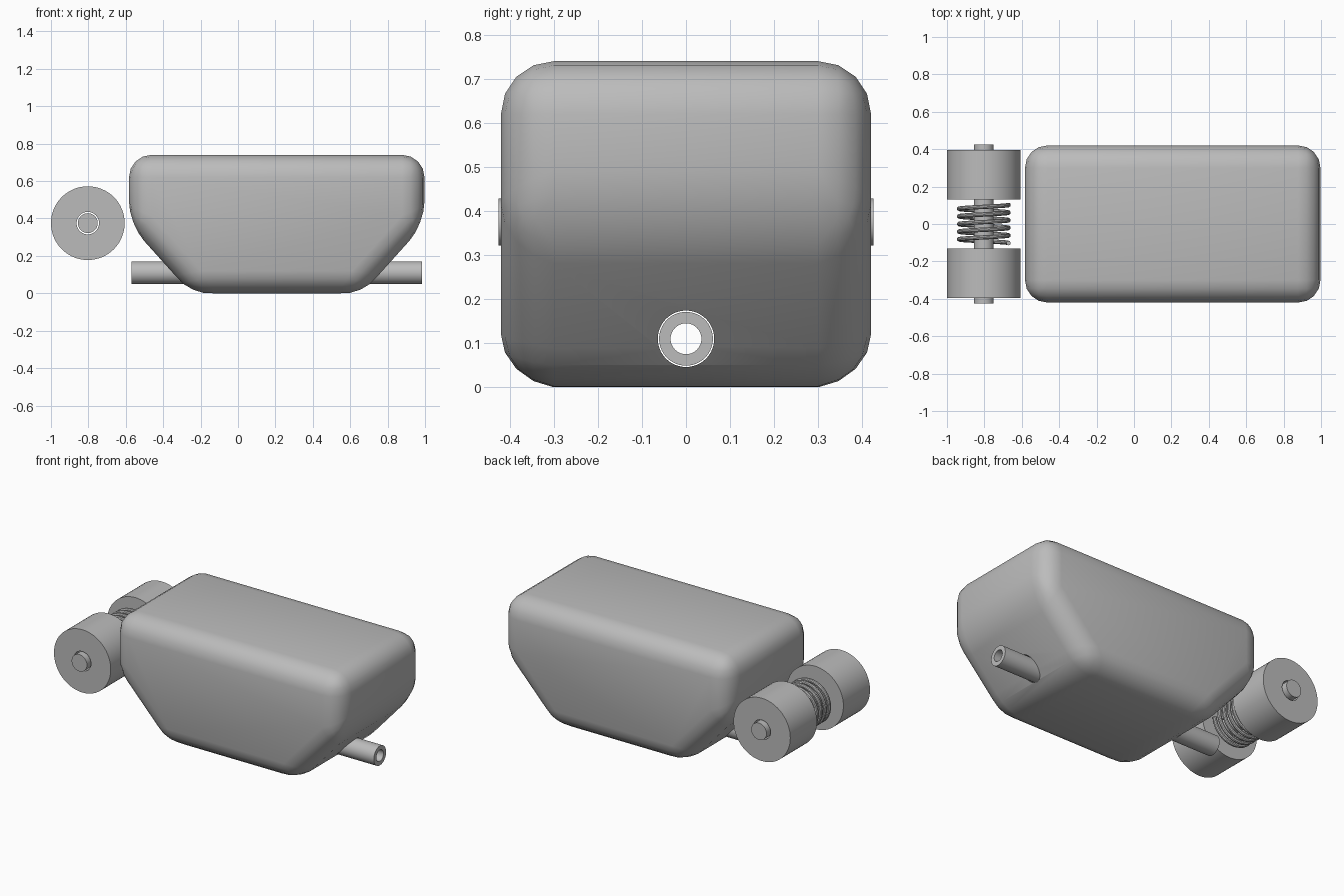
import bpy
import bmesh
from math import cos, sin, pi, radians
from mathutils import Matrix, Vector

if "Cube" in bpy.data.objects:
    bpy.data.objects.remove(bpy.data.objects["Cube"], do_unlink=True)

grey = bpy.data.materials.new("plain_grey")
grey.use_nodes = True
grey.diffuse_color = (0.5, 0.5, 0.5, 1)
grey.node_tree.nodes["Principled BSDF"].inputs["Base Color"].default_value = (0.5, 0.5, 0.5, 1)

ROLL = Vector((-0.803, 0, 0.375))    # centre of the roller axle
PIPE = Vector((0.207, 0, 0.11))      # centre of the pipe
TO_X = Matrix.Rotation(radians(90), 4, "Y")
TO_Y = Matrix.Rotation(radians(90), 4, "X")


def finish(name, bm, smooth=True):
    bmesh.ops.recalc_face_normals(bm, faces=bm.faces)
    mesh = bpy.data.meshes.new(name)
    bm.to_mesh(mesh)
    bm.free()
    mesh.materials.append(grey)
    obj = bpy.data.objects.new(name, mesh)
    bpy.context.collection.objects.link(obj)
    if smooth:
        shade(obj)
    return obj


def activate(obj):
    bpy.ops.object.select_all(action="DESELECT")
    obj.select_set(True)
    bpy.context.view_layer.objects.active = obj


def shade(obj):
    activate(obj)
    bpy.ops.object.shade_smooth_by_angle(angle=radians(30))


def rod(name, radius, length, turn, centre):
    """Solid cylinder along the turned axis."""
    bm = bmesh.new()
    bmesh.ops.create_cone(bm, cap_ends=True, segments=64, radius1=radius, radius2=radius,
                          depth=length, matrix=Matrix.Translation(centre) @ turn)
    return finish(name, bm)


def tube(name, outer, inner, length, turn, centre):
    """Hollow cylinder spun from a rectangular section."""
    bm = bmesh.new()
    h = length / 2
    ring = [bm.verts.new(p) for p in ((inner, 0, -h), (outer, 0, -h), (outer, 0, h), (inner, 0, h))]
    edges = [bm.edges.new((ring[i], ring[(i + 1) % 4])) for i in range(4)]
    bmesh.ops.spin(bm, geom=ring + edges, cent=(0, 0, 0), axis=(0, 0, 1),
                   angle=2 * pi, steps=64, use_merge=True)
    bmesh.ops.remove_doubles(bm, verts=bm.verts, dist=0.0001)
    bm.transform(Matrix.Translation(centre) @ turn)
    return finish(name, bm)


# Rounded hull-shaped body
profile = [(-0.583, 0.74), (-0.583, 0.37), (-0.25, 0), (0.664, 0), (0.997, 0.37), (0.997, 0.74)]
bm = bmesh.new()
side = bm.faces.new([bm.verts.new((x, -0.42, z)) for x, z in profile])
grown = bmesh.ops.extrude_face_region(bm, geom=[side])["geom"]
bmesh.ops.translate(bm, vec=(0, 0.84, 0), verts=[v for v in grown if isinstance(v, bmesh.types.BMVert)])
body = finish("body", bm, smooth=False)
bevel = body.modifiers.new("rounding", "BEVEL")
bevel.width = 0.12
bevel.segments = 4
bevel.limit_method = "NONE"

# Bore through the body for the pipe
cutter = rod("bore_cutter", 0.064, 3, TO_X, PIPE)
cutter.hide_render = True
bore = body.modifiers.new("bore", "BOOLEAN")
bore.operation = "DIFFERENCE"
bore.solver = "EXACT"
bore.object = cutter
activate(body)
for modifier in ("rounding", "bore"):
    bpy.ops.object.modifier_apply(modifier=modifier)
bpy.data.objects.remove(cutter, do_unlink=True)
shade(body)

# Hollow pipe running through the body
tube("pipe", 0.061, 0.035, 1.555, TO_X, PIPE)

# Axle with a loose roller at each end
rod("axle", 0.053, 0.85, TO_Y, ROLL)
for name, sign in (("front_roller", -1), ("back_roller", 1)):
    tube(name, 0.197, 0.06, 0.264, TO_Y, ROLL + Vector((0, sign * 0.263, 0)))

# Coil spring between the rollers
TURNS, STEPS = 5, 40
curve = bpy.data.curves.new("spring", "CURVE")
curve.dimensions = "3D"
curve.bevel_depth = 0.012
curve.bevel_resolution = 3
curve.use_fill_caps = True
path = curve.splines.new("POLY")
count = TURNS * STEPS
path.points.add(count)
for i, point in enumerate(path.points):
    t = 2 * pi * i / STEPS
    spot = ROLL + Vector((0.132 * cos(t), 0.204 * (i / count - 0.5), -0.132 * sin(t)))
    point.co = (*spot, 1)
curve.materials.append(grey)
spring = bpy.data.objects.new("spring", curve)
bpy.context.collection.objects.link(spring)
activate(spring)
bpy.ops.object.convert(target="MESH")
shade(bpy.context.view_layer.objects.active)
